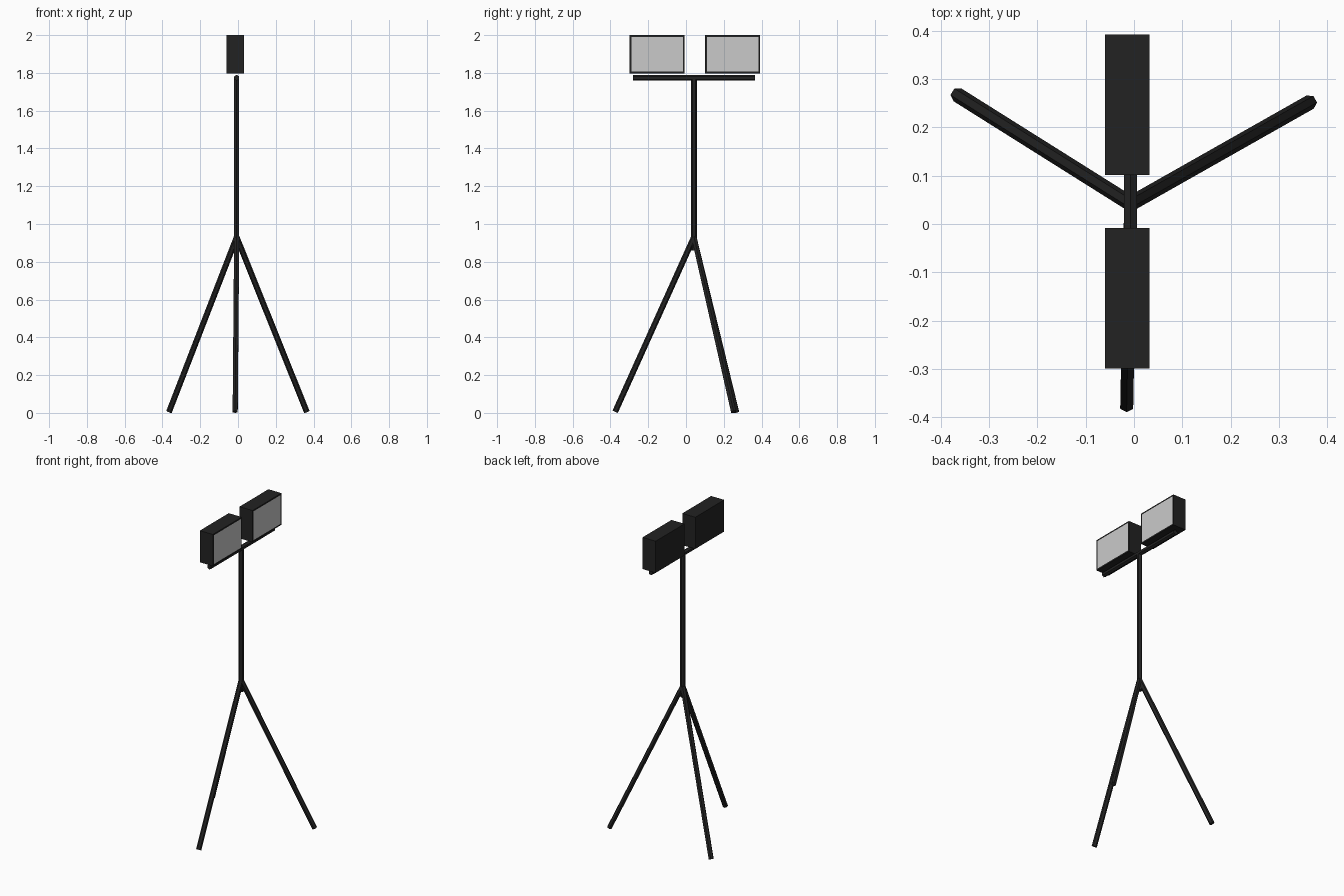
import bpy
import bmesh
from mathutils import Matrix, Vector

cube = bpy.data.objects.get("Cube")
if cube:
    bpy.data.objects.remove(cube, do_unlink=True)


def make_material(name, value):
    mat = bpy.data.materials.new(name)
    mat.use_nodes = True
    colour = (value, value, value, 1)
    mat.diffuse_color = colour
    mat.node_tree.nodes["Principled BSDF"].inputs["Base Color"].default_value = colour
    return mat


BLACK = make_material("matte black", 0.016)
GLASS = make_material("pale lamp glass", 0.59)
TUBE_RADIUS = 0.0155


def add_object(name, bm, *materials):
    mesh = bpy.data.meshes.new(name)
    bm.to_mesh(mesh)
    bm.free()
    for mat in materials:
        mesh.materials.append(mat)
    obj = bpy.data.objects.new(name, mesh)
    bpy.context.collection.objects.link(obj)
    return obj


def tube(name, start, end, ridge, spin=0.0):
    """Six-sided tube; one ridge faces the given direction before the spin."""
    start, end = Vector(start), Vector(end)
    axis = (end - start).normalized()
    side = Vector(ridge).cross(axis).normalized()
    up = axis.cross(side)
    basis = Matrix((side, up, axis)).transposed().to_4x4()
    place = Matrix.Translation((start + end) / 2) @ basis @ Matrix.Rotation(spin, 4, "Z")
    bm = bmesh.new()
    bmesh.ops.create_cone(bm, cap_ends=True, segments=6, radius1=TUBE_RADIUS,
                          radius2=TUBE_RADIUS, depth=(end - start).length, matrix=place)
    return add_object(name, bm, BLACK)


def lamp(name, y):
    """Box lamp with a framed glass face on the +x side."""
    bm = bmesh.new()
    place = Matrix.Translation((-0.014, y, 1.899)) @ Matrix.Diagonal((0.092, 0.291, 0.202, 1))
    bmesh.ops.create_cube(bm, size=1, matrix=place)
    bm.normal_update()
    face = max(bm.faces, key=lambda f: f.normal.x)
    bmesh.ops.inset_region(bm, faces=[face], thickness=0.013)
    face.material_index = 1
    return add_object(name, bm, BLACK, GLASS)


# Upright pole and crossbar
PX, PY = -0.007, 0.042
tube("pole", (PX, PY, 0.86), (PX, PY, 1.773), (0, 1, 0))
tube("crossbar", (PX, -0.28, 1.774), (PX, 0.365, 1.774), (0, 0, 1))

# Tripod legs
hub = Vector((PX, PY, 0.93))
feet = {"front_leg": (-0.015, -0.375, 0),
        "back_left_leg": (0.364, 0.252, 0.52),
        "back_right_leg": (-0.365, 0.267, 0.52)}
for name, (x, y, spin) in feet.items():
    tube(name, hub, (x, y, 0.006), (x - PX, y - PY, 0), spin)

# Twin lamps
lamp("front_lamp", -0.1535)
lamp("back_lamp", 0.2465)
